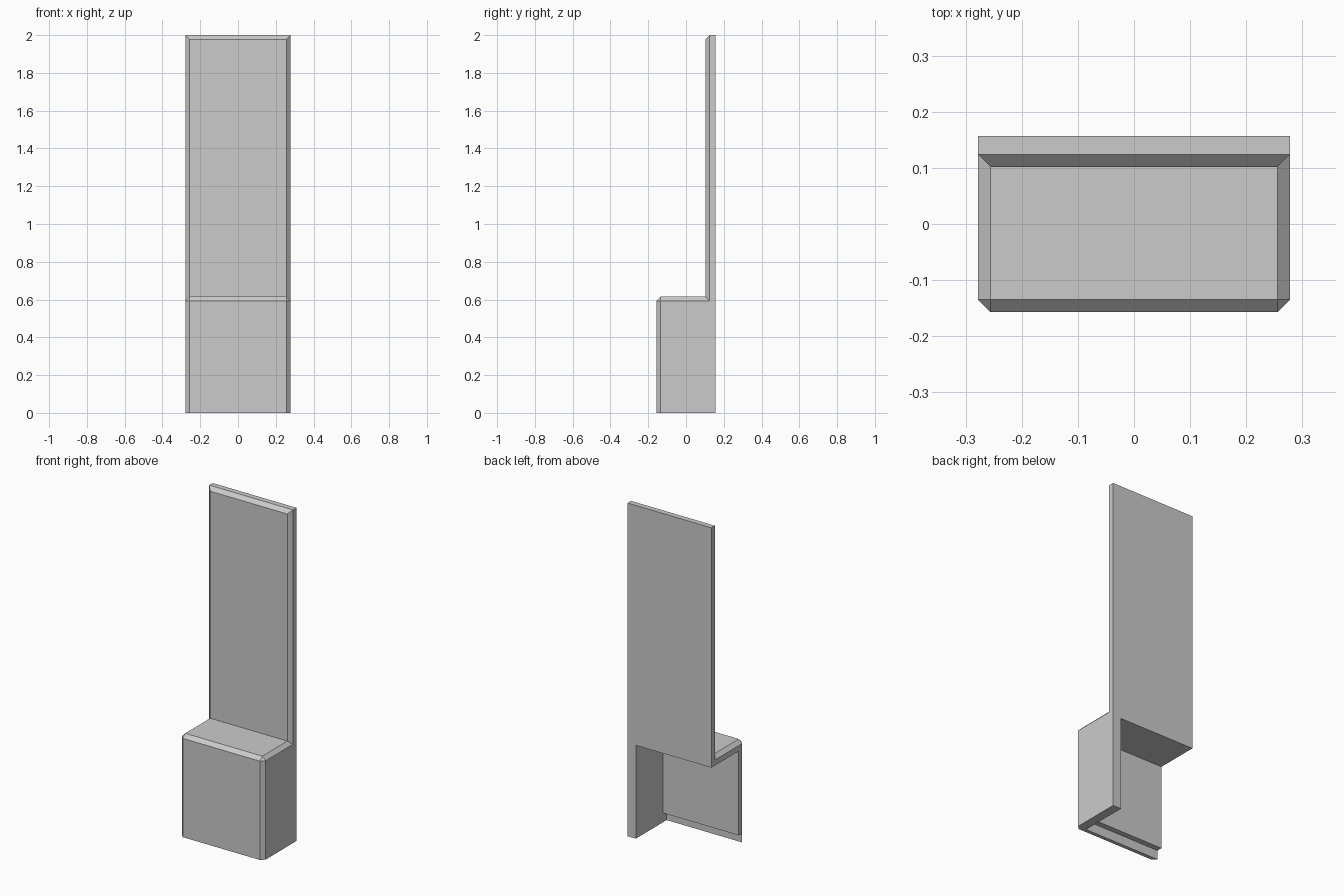
import bpy
import bmesh

cube = bpy.data.objects.get("Cube")
if cube:
    bpy.data.objects.remove(cube, do_unlink=True)

# Main sizes
HALF_W, HALF_D = 0.278, 0.157
HEIGHT, SEAT_Z = 2.0, 0.615
THICK, CHAMFER = 0.055, 0.022
PANEL_Y = HALF_D - THICK

grey = bpy.data.materials.new("plain_grey")
grey.use_nodes = True
colour = (0.6, 0.6, 0.6, 1)
grey.diffuse_color = colour
grey.node_tree.nodes["Principled BSDF"].inputs["Base Color"].default_value = colour


def prism(name, profile, x0, x1, chamfer=0):
    """Extrude a (y, z) profile along x and optionally chamfer its front and top rims."""
    bm = bmesh.new()
    face = bm.faces.new([bm.verts.new((x0, y, z)) for y, z in profile])
    extruded = bmesh.ops.extrude_face_region(bm, geom=[face])["geom"]
    bmesh.ops.translate(bm, vec=(x1 - x0, 0, 0),
                        verts=[v for v in extruded if isinstance(v, bmesh.types.BMVert)])
    bmesh.ops.recalc_face_normals(bm, faces=bm.faces)
    if chamfer:
        rims = []
        for e in bm.edges:
            a, b = (v.co for v in e.verts)
            mid = (a + b) / 2
            along_x = abs(a.x - b.x) > 0.01
            on_back = mid.y > PANEL_Y + 0.01
            on_floor = mid.z < 0.01
            inner_corner = along_x and mid.y > 0 and mid.z < SEAT_Z + 0.01
            if not (on_back or on_floor or inner_corner):
                rims.append(e)
        bmesh.ops.bevel(bm, geom=rims, offset=chamfer, offset_type='OFFSET',
                        segments=1, profile=0.5, affect='EDGES')
    mesh = bpy.data.meshes.new(name)
    bm.to_mesh(mesh)
    bm.free()
    mesh.materials.append(grey)
    obj = bpy.data.objects.new(name, mesh)
    bpy.context.collection.objects.link(obj)
    return obj


# Stepped body: low box with a tall back panel, chamfered rims
body = prism("stepped_panel_body",
             [(-HALF_D, 0), (HALF_D, 0), (HALF_D, HEIGHT), (PANEL_Y, HEIGHT),
              (PANEL_Y, SEAT_Z), (-HALF_D, SEAT_Z)],
             -HALF_W, HALF_W, CHAMFER)

# Hollow under the ledge, open at the back and right, with a rebate along the front wall
inner_y, rebate_y = -HALF_D + THICK, -HALF_D + CHAMFER
cutter = prism("hollow_cutter",
               [(1, -1), (rebate_y, -1), (rebate_y, THICK), (inner_y, THICK),
                (inner_y, SEAT_Z - THICK), (1, SEAT_Z - THICK)],
               -1, HALF_W - THICK)
cutter.hide_render = True

cut = body.modifiers.new("hollow", 'BOOLEAN')
cut.object = cutter
cut.operation = 'DIFFERENCE'
cut.solver = 'EXACT'
bpy.context.view_layer.objects.active = body
body.select_set(True)
bpy.ops.object.modifier_apply(modifier=cut.name)
bpy.data.objects.remove(cutter, do_unlink=True)
